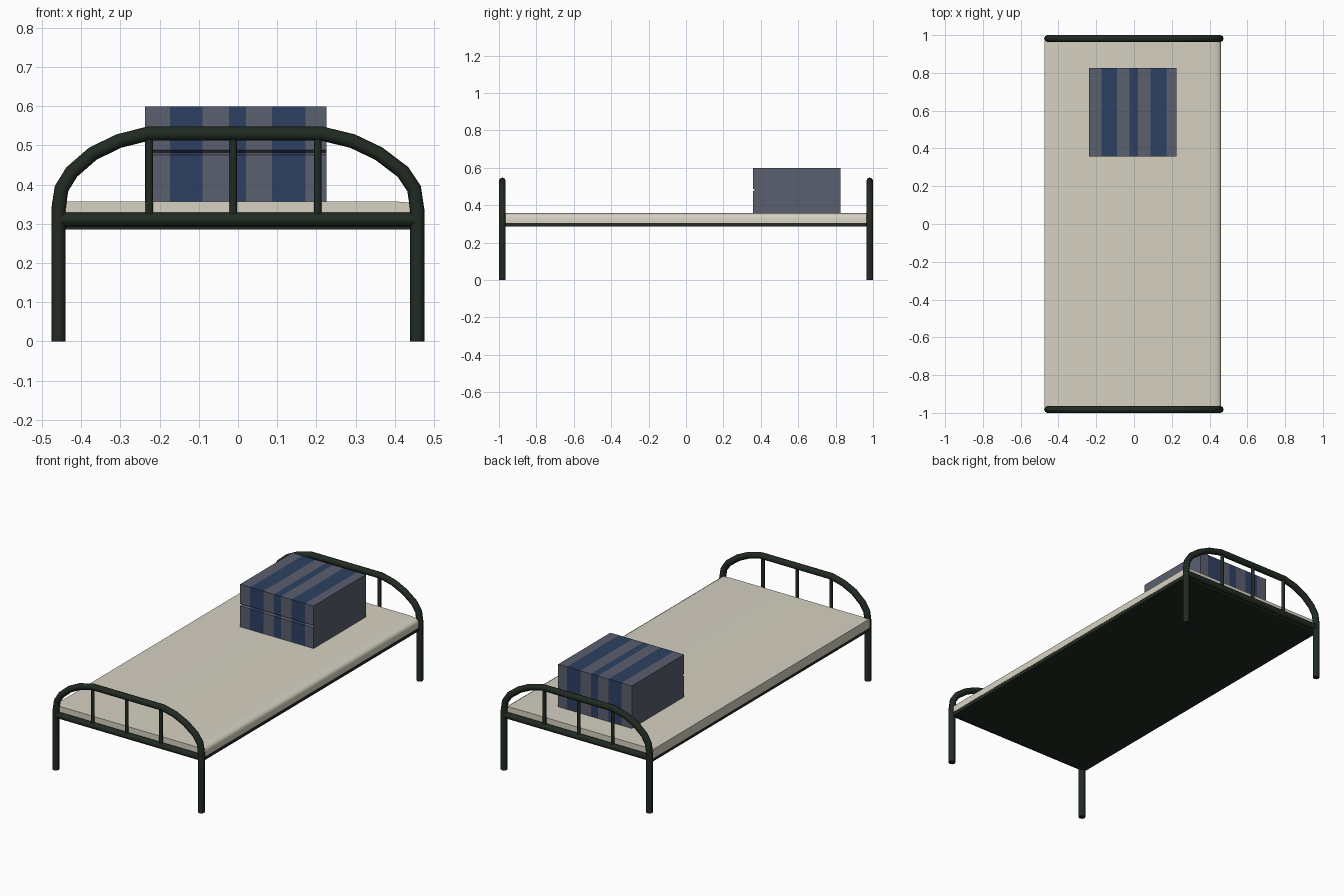
import bpy, bmesh, math
from mathutils import Vector

if "Cube" in bpy.data.objects:
    bpy.data.objects.remove(bpy.data.objects["Cube"])


def material(name, r, g, b):
    lin = [((c / 255 + 0.055) / 1.055) ** 2.4 for c in (r, g, b)]
    m = bpy.data.materials.new(name)
    m.diffuse_color = (*lin, 1)
    m.use_nodes = True
    m.node_tree.nodes["Principled BSDF"].inputs["Base Color"].default_value = m.diffuse_color
    return m


GREEN = material("dark green metal", 33, 43, 34)
CREAM = material("cream mattress", 214, 209, 194)
GREY = material("grey blanket", 91, 95, 110)
NAVY = material("navy stripe", 45, 65, 98)


def finish(name, bm, mats, smooth=None):
    bmesh.ops.recalc_face_normals(bm, faces=bm.faces)
    me = bpy.data.meshes.new(name)
    bm.to_mesh(me)
    bm.free()
    for m in mats:
        me.materials.append(m)
    ob = bpy.data.objects.new(name, me)
    bpy.context.collection.objects.link(ob)
    if smooth:
        bpy.ops.object.select_all(action='DESELECT')
        ob.select_set(True)
        bpy.context.view_layer.objects.active = ob
        bpy.ops.object.shade_smooth_by_angle(angle=math.radians(smooth))
    return ob


def tube(name, path, y, r, sides=8):
    """Mitred tube along an (x, z) path at depth y."""
    bm = bmesh.new()
    pts = [Vector(p) for p in path]
    rings = []
    for i, p in enumerate(pts):
        a = (p - pts[i - 1]).normalized() if i else (pts[1] - p).normalized()
        b = (pts[i + 1] - p).normalized() if i < len(pts) - 1 else a
        t = (a + b).normalized()
        n = Vector((-t.y, t.x)) / max(t.dot(a), 0.5)
        ring = []
        for k in range(sides):
            ang = 2 * math.pi * k / sides
            q = p + n * r * math.cos(ang)
            ring.append(bm.verts.new((q.x, y + r * math.sin(ang), q.y)))
        rings.append(ring)
    for s, e in zip(rings, rings[1:]):
        for k in range(sides):
            j = (k + 1) % sides
            bm.faces.new((s[k], s[j], e[j], e[k]))
    bm.faces.new(rings[0])
    bm.faces.new(rings[-1])
    return finish(name, bm, [GREEN], 50)


def loft(sections):
    """Bridge equal closed sections and cap both ends."""
    bm = bmesh.new()
    rings = [[bm.verts.new(v) for v in s] for s in sections]
    for s, e in zip(rings, rings[1:]):
        for k in range(len(s)):
            j = (k + 1) % len(s)
            bm.faces.new((s[k], s[j], e[j], e[k]))
    bm.faces.new(rings[0])
    bm.faces.new(rings[-1])
    return bm


# Head and foot rails: legs running into an arch, cross bar and spindles
left = [(-0.458, 0), (-0.458, 0.337), (-0.450, 0.39), (-0.424, 0.432),
        (-0.370, 0.479), (-0.304, 0.511), (-0.229, 0.530)]
right = [(0.214, 0.530), (0.292, 0.511), (0.359, 0.479), (0.421, 0.432),
         (0.449, 0.39), (0.457, 0.337), (0.457, 0)]
for end, y in (("foot", -0.982), ("head", 0.982)):
    tube(end + "_arch_and_legs", left + right, y, 0.018)
    tube(end + "_cross_bar", [(-0.458, 0.311), (0.457, 0.311)], y, 0.018)
    for i, x in enumerate((-0.226, -0.012, 0.203)):
        tube(f"{end}_spindle_{i + 1}", [(x, 0.311), (x, 0.53)], y, 0.0095)

# Base panel under the mattress
base = [(-0.470, 0.286), (0.460, 0.286), (0.460, 0.306), (-0.470, 0.306)]
finish("bed_base", loft([[(x, y, z) for x, z in base] for y in (-0.972, 0.972)]), [GREEN])

# Mattress, with a softly rounded right edge
prof = [(-0.474, 0.306), (0.461, 0.306), (0.461, 0.336), (0.456, 0.347),
        (0.444, 0.354), (0.40, 0.357), (-0.474, 0.357)]
finish("mattress", loft([[(x, y, z) for x, z in prof] for y in (-0.972, 0.972)]),
       [CREAM], 50)

# Folded blanket: side profile with a fold groove in front, cut at the stripes
Y0, Y1, ZM = 0.357, 0.826, 0.482
fold = [(Y0, 0.355), (Y0, ZM - 0.006), (Y0 + 0.014, ZM), (Y0, ZM + 0.006),
        (Y0, 0.599), (Y1, 0.599), (Y1, 0.355)]
cuts = [-0.237, -0.173, -0.090, -0.023, 0.020, 0.087, 0.172, 0.226]
bm = loft([[(x, y, z) for y, z in fold] for x in cuts])
for f in bm.faces:
    x = f.calc_center_median().x
    f.material_index = int(any(cuts[i] < x < cuts[i + 1] for i in (1, 3, 5)))
finish("folded_blanket", bm, [GREY, NAVY])
